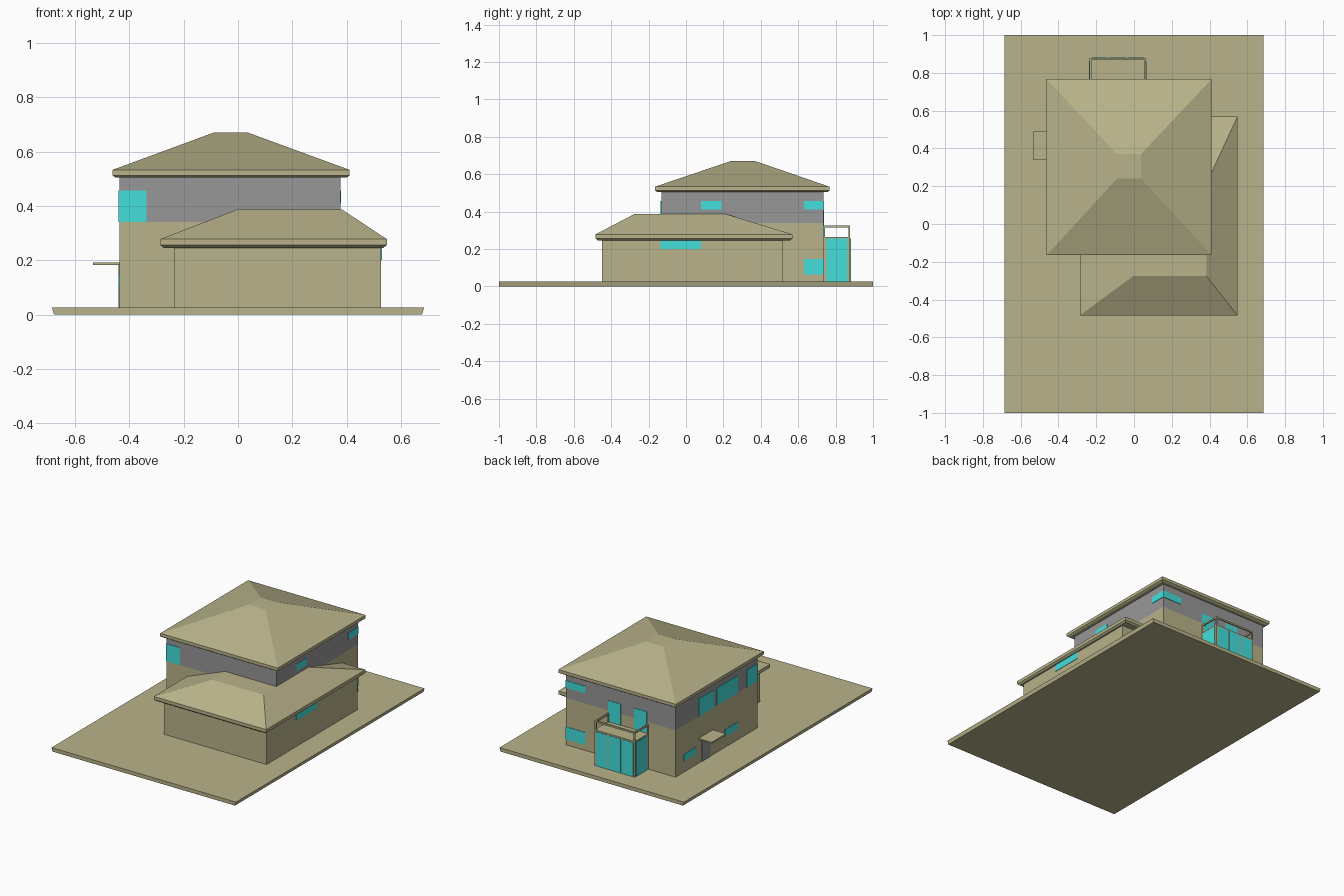
import bpy, bmesh

if "Cube" in bpy.data.objects:
    bpy.data.objects.remove(bpy.data.objects["Cube"])


def material(name, rgb):
    m = bpy.data.materials.new(name)
    m.diffuse_color = (*rgb, 1.0)
    m.use_nodes = True
    m.node_tree.nodes["Principled BSDF"].inputs["Base Color"].default_value = m.diffuse_color
    return m


TAN = material("tan", (0.48, 0.45, 0.255))
GREY = material("grey", (0.31, 0.31, 0.315))
GLASS = material("cyan_glass", (0.055, 0.74, 0.72))


def loft(name, rings, mats):
    """Stack of rectangles (x0, x1, y0, y1, z) joined into a closed solid."""
    bm = bmesh.new()
    loops = [[bm.verts.new((x, y, z)) for x, y in ((a, c), (b, c), (b, d), (a, d))]
             for a, b, c, d, z in rings]
    bm.faces.new(loops[0][::-1])
    bm.faces.new(loops[-1])
    for lo, hi in zip(loops, loops[1:]):
        for i in range(4):
            j = (i + 1) % 4
            bm.faces.new((lo[i], lo[j], hi[j], hi[i]))
    me = bpy.data.meshes.new(name)
    bm.to_mesh(me)
    bm.free()
    for m in mats:
        me.materials.append(m)
    ob = bpy.data.objects.new(name, me)
    bpy.context.collection.objects.link(ob)
    return ob


def box(name, x0, x1, y0, y1, z0, z1, mat=TAN):
    return loft(name, [(x0, x1, y0, y1, z0), (x0, x1, y0, y1, z1)], [mat])


T = 0.003  # plate half thickness


def plate_x(name, x, y0, y1, z0, z1, mat=GLASS):
    box(name, x - T, x + T, y0, y1, z0, z1, mat)


def plate_y(name, y, x0, x1, z0, z1, mat=GLASS):
    box(name, x0, x1, y - T, y + T, z0, z1, mat)


# Ground slab
loft("ground_slab", [(-.678, .678, -1, 1, 0), (-.685, .685, -1, 1, .025)], [TAN])

# Two storey block: tan below, grey above
L, R, F, B = -.437, .377, -.132, .735
main = loft("main_walls", [(L, R, F, B, z) for z in (.025, .34, .515)], [TAN, GREY])
for p in main.data.polygons:
    p.material_index = 1 if p.center.z > .34 else 0

# Single storey wing
box("wing_walls", -.235, .527, -.45, .515, .025, .255)


# Hipped roofs with a small undercut below the fascia
def roof(name, x0, x1, y0, y1, z_under, z_low, z_eave, top):
    i = .012
    loft(name, [(x0 + i, x1 - i, y0 + i, y1 - i, z_under),
                (x0, x1, y0, y1, z_low), (x0, x1, y0, y1, z_eave), top], [TAN])


roof("main_roof", -.462, .411, -.165, .767, .504, .512, .533, (-.09, .037, .24, .37, .67))
roof("wing_roof", -.286, .548, -.484, .57, .246, .256, .278, (-.003, .383, -.275, .213, .387))

# Front corner window, wrapping to the left wall
plate_y("front_window", F, L - T, -.337, .34, .457)
for i, (y0, y1) in enumerate(((F - T, -.02), (.076, .298), (.33, .49))):
    plate_x(f"left_upper_window_{i}", L, y0, y1, .34, .457)
for i, (y0, y1) in enumerate(((.076, .214), (.52, .648))):
    plate_x(f"left_lower_window_{i}", L, y0, y1, .098, .145)

# Right wall windows and the wing window
plate_x("right_upper_window", R, .08, .19, .41, .457)
plate_x("wing_window", .527, -.135, .08, .2, .246)

# Back right corner windows on both walls
for name, z0, z1 in (("upper", .41, .457), ("lower", .063, .147)):
    plate_x(f"{name}_corner_window_side", R, .63, B + T, z0, z1)
    plate_y(f"{name}_corner_window_back", B, .231, R + T, z0, z1)

# Side door with canopy
plate_x("side_door", L, .37, .46, .025, .184, GREY)
box("door_canopy", -.535, L + .01, .34, .49, .183, .192)

# Back conservatory with glazed sides
X0, X1, Y1 = -.235, .063, .878
box("conservatory", X0, X1, B - .01, Y1, .025, .265)
for x in (X0, X1):
    plate_x("conservatory_side_glass", x, .752, .864, .026, .255)
w = (X1 - X0) / 3
for i in range(3):
    a = X0 + i * w
    plate_y(f"conservatory_back_glass_{i}", Y1, a + (.012 if i == 0 else .004),
            a + w - (.012 if i == 2 else .004), .026, .255)

# Balcony doors above the conservatory
plate_y("balcony_door_left", B, X0 + .01, -.13, .265, .408)
plate_y("balcony_door_right", B, -.032, X1, .265, .408)

# Balcony railing: corner posts and a top rail on three sides
r = .009
for x in (X0, X1 - r):
    box("side_rail", x, x + r, B, Y1, .315, .326)
    for y in (B, Y1 - r):
        box("rail_post", x, x + r, y, y + r, .262, .318)
box("back_rail", X0 + r, X1 - r, Y1 - r, Y1, .315, .326)
